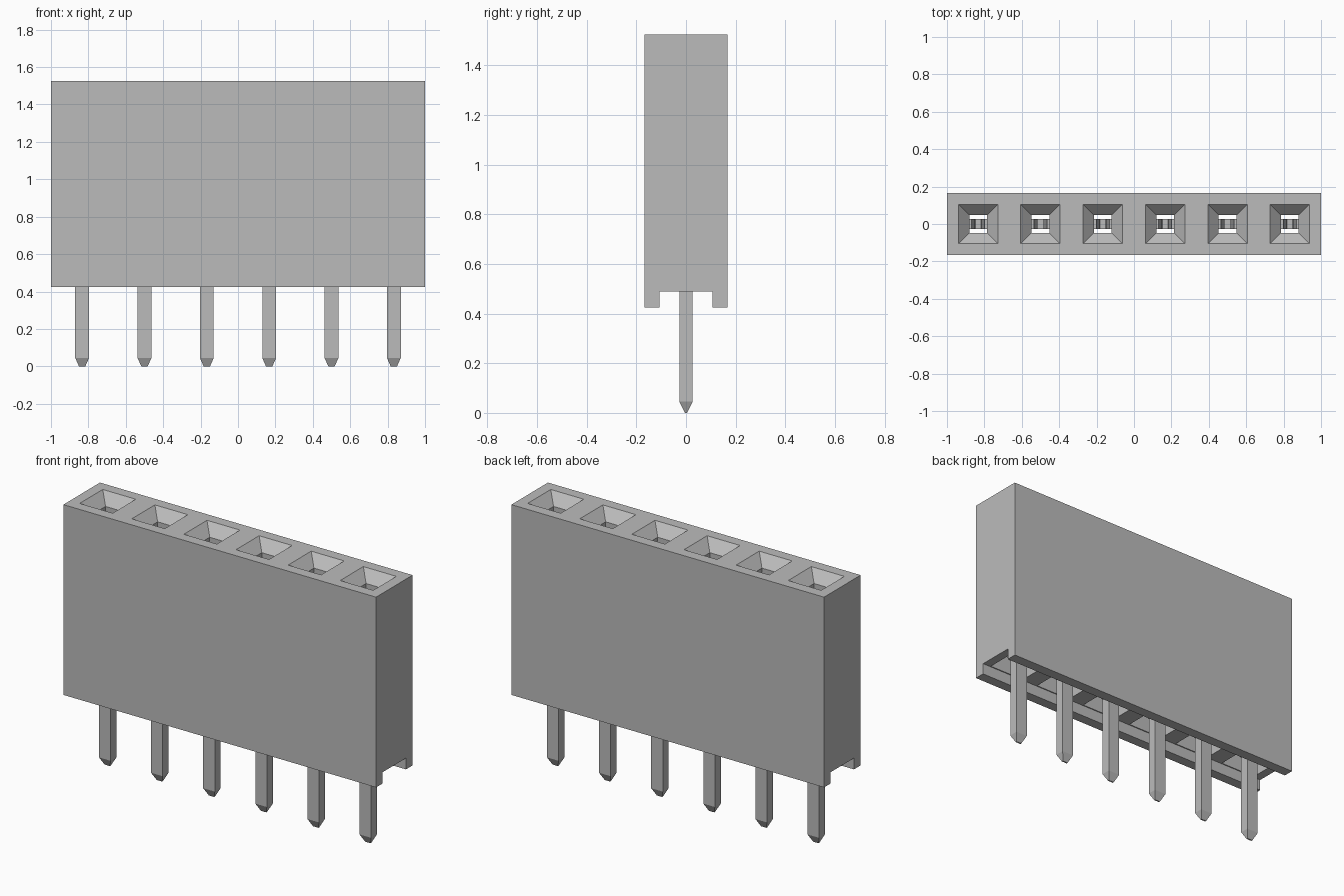
import bpy
import bmesh

# Remove the default cube
cube = bpy.data.objects.get("Cube")
if cube:
    bpy.data.objects.remove(cube, do_unlink=True)

PITCH = 1 / 3
TOP, BOTTOM, FLOOR = 1.525, 0.425, 0.49
HALF_Y, CHANNEL_Y = 0.167, 0.106
CENTRES = [(i - 2.5) * PITCH for i in range(6)]

grey = bpy.data.materials.new("plain grey")
grey.use_nodes = True
grey.diffuse_color = (0.5, 0.5, 0.5, 1)
grey.node_tree.nodes["Principled BSDF"].inputs["Base Color"].default_value = (0.5, 0.5, 0.5, 1)


def finish(bm, name):
    bmesh.ops.recalc_face_normals(bm, faces=bm.faces)
    mesh = bpy.data.meshes.new(name)
    bm.to_mesh(mesh)
    bm.free()
    mesh.materials.append(grey)
    obj = bpy.data.objects.new(name, mesh)
    bpy.context.collection.objects.link(obj)
    return obj


def extrude(bm, points, offset):
    """Close a planar outline and extrude it along offset."""
    face = bm.faces.new([bm.verts.new(p) for p in points])
    result = bmesh.ops.extrude_face_region(bm, geom=[face])
    verts = [v for v in result["geom"] if isinstance(v, bmesh.types.BMVert)]
    bmesh.ops.translate(bm, verts=verts, vec=offset)


def loft(bm, x, sections):
    """Stack rectangles of half sizes (hx, hy) at height z."""
    rings = []
    for hx, hy, z in sections:
        corners = ((-hx, -hy), (hx, -hy), (hx, hy), (-hx, hy))
        rings.append([bm.verts.new((x + cx, cy, z)) for cx, cy in corners])
    for low, high in zip(rings, rings[1:]):
        for i in range(4):
            j = (i + 1) % 4
            bm.faces.new((low[i], low[j], high[j], high[i]))
    bm.faces.new(rings[0])
    bm.faces.new(rings[-1])


# Housing: a bar with a channel along its underside
outline = [(-HALF_Y, BOTTOM), (-CHANNEL_Y, BOTTOM), (-CHANNEL_Y, FLOOR),
           (CHANNEL_Y, FLOOR), (CHANNEL_Y, BOTTOM), (HALF_Y, BOTTOM),
           (HALF_Y, TOP), (-HALF_Y, TOP)]
bm = bmesh.new()
extrude(bm, [(-1, y, z) for y, z in outline], (2, 0, 0))
housing = finish(bm, "housing")

# Socket cutters: contact chamber, throat and flared lead-in
bm = bmesh.new()
for x in CENTRES:
    loft(bm, x, [(0.115, 0.1, FLOOR - 0.02), (0.115, 0.1, 1.4),
                 (0.047, 0.047, 1.4), (0.047, 0.047, TOP - 0.06),
                 (0.125, 0.125, TOP + 0.02)])
cutter = finish(bm, "socket_cutter")
cutter.hide_render = True

cut = housing.modifiers.new("sockets", "BOOLEAN")
cut.operation = "DIFFERENCE"
cut.solver = "EXACT"
cut.object = cutter
bpy.context.view_layer.objects.active = housing
bpy.ops.object.modifier_apply(modifier=cut.name)
bpy.data.objects.remove(cutter, do_unlink=True)

# Contacts: a pointed pin below and a two-pronged fork above
right_half = [(0.017, 0), (0.037, 0.045), (0.037, 0.52), (0.1, 0.56),
              (0.1, 0.68), (0.045, 1.2), (0.06, 1.36), (0.035, 1.36),
              (0.017, 1.2), (0.07, 0.68), (0.015, 0.64)]
profile = right_half + [(-x, z) for x, z in reversed(right_half)]
HALF_PIN = 0.027
for n, x in enumerate(CENTRES, 1):
    bm = bmesh.new()
    extrude(bm, [(x + px, -HALF_PIN, z) for px, z in profile], (0, 2 * HALF_PIN, 0))
    for v in bm.verts:
        if v.co.z < 0.01:
            v.co.y *= 0.15
    # Split the tapered tip from the shaft so its faces stay flat
    bmesh.ops.bisect_plane(bm, geom=bm.verts[:] + bm.edges[:] + bm.faces[:],
                           plane_co=(0, 0, 0.045), plane_no=(0, 0, 1))
    side = [f for f in bm.faces if abs(f.normal.y) > 0.5 and len(f.verts) > 4]
    bmesh.ops.triangulate(bm, faces=side)
    finish(bm, f"contact_pin_{n}")
